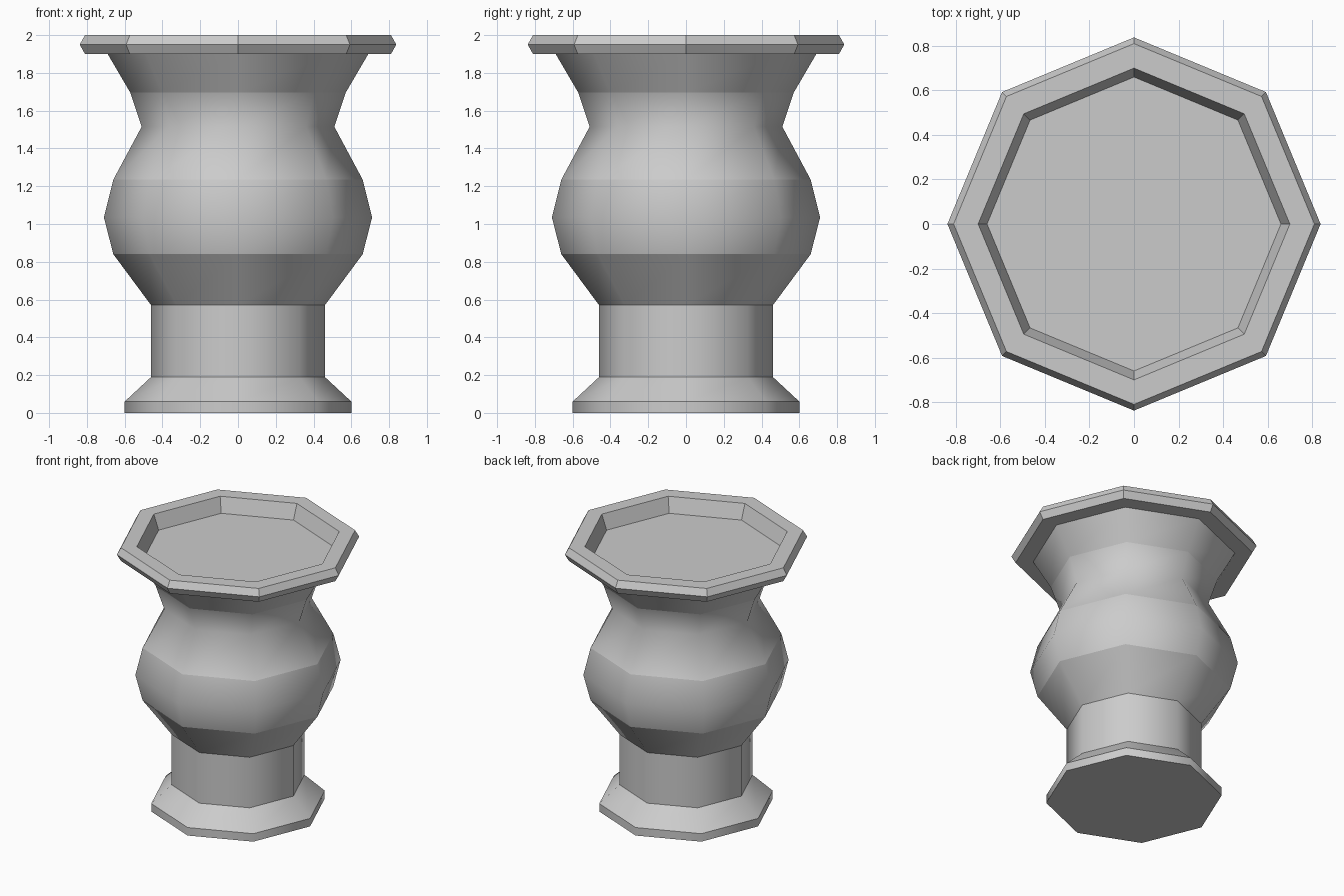
import bpy, bmesh
from math import cos, sin, pi

if "Cube" in bpy.data.objects:
    bpy.data.objects.remove(bpy.data.objects["Cube"])

SIDES = 8


def lathe(name, profile, sharp_rings=(), smooth=True, cap_first=False, cap_last=False):
    """Spin a (radius, z) profile, listed bottom/outside first, into an octagonal shell."""
    bm = bmesh.new()
    rings = [[bm.verts.new((r * cos(2 * pi * i / SIDES), r * sin(2 * pi * i / SIDES), z))
              for i in range(SIDES)] for r, z in profile]
    for low, high in zip(rings, rings[1:]):
        for i in range(SIDES):
            j = (i + 1) % SIDES
            bm.faces.new((low[i], low[j], high[j], high[i])).smooth = smooth
    if cap_first:
        bm.faces.new(rings[0][::-1])
    if cap_last:
        bm.faces.new(rings[-1])
    # hard shading breaks around chosen rings
    for k in sharp_rings:
        for i in range(SIDES):
            bm.edges.get((rings[k][i], rings[k][(i + 1) % SIDES])).smooth = False
    mesh = bpy.data.meshes.new(name)
    bm.to_mesh(mesh)
    bm.free()
    obj = bpy.data.objects.new(name, mesh)
    bpy.context.collection.objects.link(obj)
    return obj


# Foot: short plinth with a sloping top
lathe("foot", [(0.60, 0), (0.60, 0.06), (0.46, 0.19)],
      sharp_rings=(0, 1), cap_first=True)

# Stem
lathe("stem", [(0.46, 0.19), (0.46, 0.57)])

# Bulging body with pinched neck and flared mouth
lathe("body", [(0.46, 0.57), (0.66, 0.84), (0.71, 1.035), (0.66, 1.235),
               (0.51, 1.515), (0.57, 1.695), (0.69, 1.90)],
      sharp_rings=(1, 3, 5))

# Rim with bevelled lip and shallow recessed floor
lathe("rim", [(0.69, 1.90), (0.81, 1.90), (0.838, 1.95), (0.81, 2.0),
              (0.70, 2.0), (0.66, 1.89)],
      smooth=False, cap_last=True)
